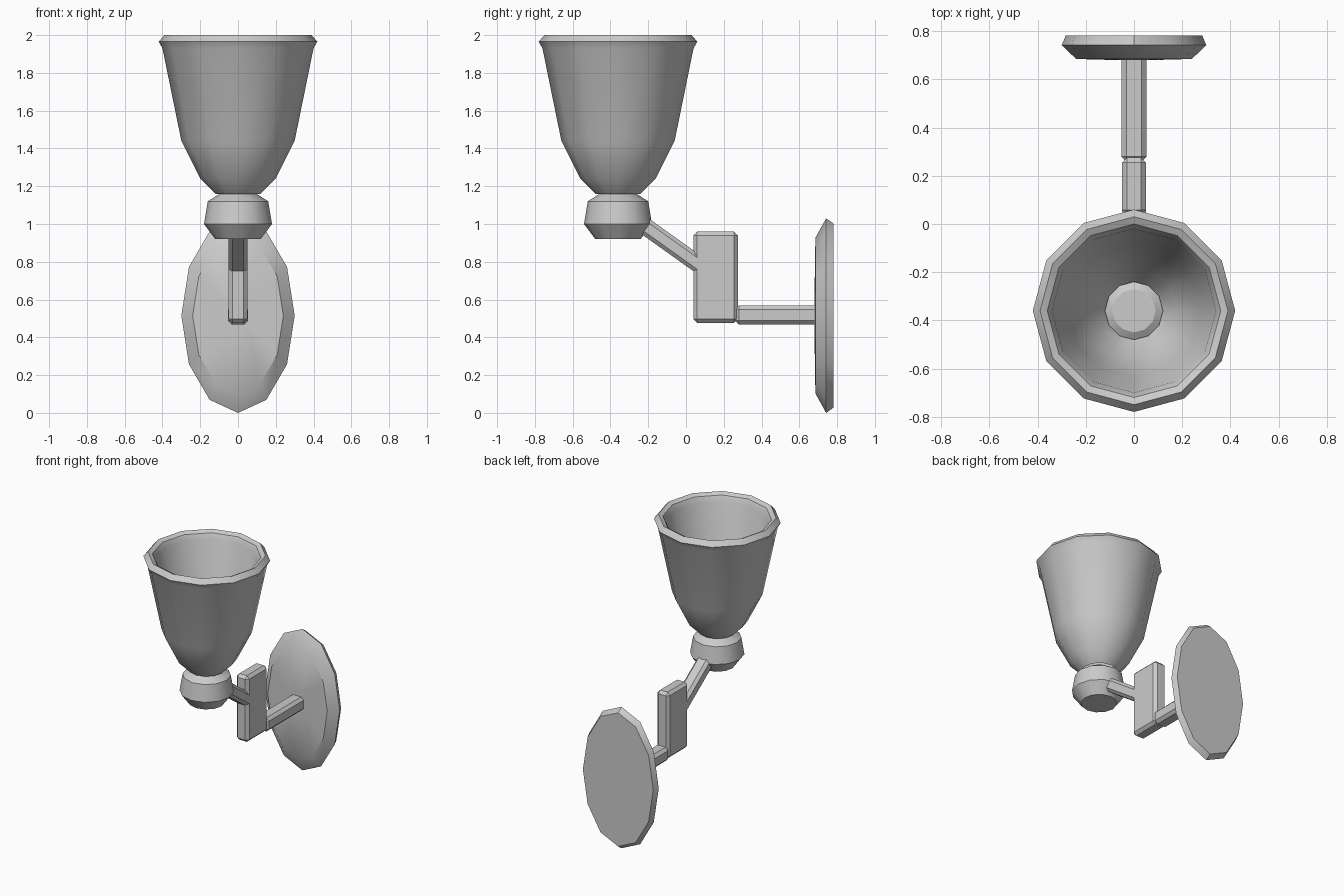
import bpy, bmesh, math
from mathutils import Vector, Matrix

if "Cube" in bpy.data.objects:
    bpy.data.objects.remove(bpy.data.objects["Cube"])


def finish(name, bm, matrix, smooth):
    bm.transform(matrix)
    bmesh.ops.recalc_face_normals(bm, faces=bm.faces)
    me = bpy.data.meshes.new(name)
    bm.to_mesh(me)
    bm.free()
    ob = bpy.data.objects.new(name, me)
    bpy.context.collection.objects.link(ob)
    if smooth:
        bpy.ops.object.select_all(action='DESELECT')
        ob.select_set(True)
        bpy.context.view_layer.objects.active = ob
        bpy.ops.object.shade_smooth_by_angle(angle=math.radians(32))
    return ob


def lathe(name, profile, matrix, closed=False, sides=12):
    """Turn (radius, height) points round z; cap the ends or close the loop."""
    bm = bmesh.new()
    rings = []
    for r, z in profile:
        rings.append([bm.verts.new((r * math.cos(i * math.tau / sides),
                                    r * math.sin(i * math.tau / sides), z))
                      for i in range(sides)])
    pairs = list(zip(rings, rings[1:]))
    if closed:
        pairs.append((rings[-1], rings[0]))
    else:
        bm.faces.new(rings[0])
        bm.faces.new(rings[-1])
    for a, b in pairs:
        for i in range(sides):
            j = (i + 1) % sides
            bm.faces.new((a[i], a[j], b[j], b[i]))
    return finish(name, bm, matrix, True)


def bar(name, centre, size, tilt=0.0, bevel=0.02):
    """Box with chamfered edges, tilted about x."""
    bm = bmesh.new()
    bmesh.ops.create_cube(bm, size=1)
    bmesh.ops.scale(bm, vec=Vector(size), verts=bm.verts)
    bmesh.ops.bevel(bm, geom=bm.edges[:], offset=bevel, segments=1,
                    affect='EDGES', profile=0.5)
    m = Matrix.Translation(centre) @ Matrix.Rotation(tilt, 4, 'X')
    return finish(name, bm, m, False)


# Open glass shade with rolled rim
at_lamp = Matrix.Translation((0, -0.36, 0))
lathe("lamp_shade", [
    (0.12, 1.16), (0.20, 1.24), (0.30, 1.44), (0.40, 1.93), (0.42, 1.965),
    (0.39, 2.0), (0.36, 1.985), (0.34, 1.945), (0.275, 1.45), (0.18, 1.25)],
    at_lamp, closed=True)

# Holder under the shade
lathe("shade_holder", [(0.12, 0.92), (0.18, 1.0), (0.16, 1.12), (0.09, 1.165)],
      at_lamp)

# Oval wall plate, turned to face the front
plate = (Matrix.Translation((0, 0, 0.515)) @ Matrix.Rotation(-math.pi / 2, 4, 'X')
         @ Matrix.Diagonal((0.30, 0.515, 1, 1)))
lathe("wall_plate", [(0.2, 0.68), (0.8, 0.685), (1.0, 0.742), (0.945, 0.782)], plate)

# Diagonal arm, joint block and lower arm
a, b = Vector((0, -0.25, 1.012)), Vector((0, 0.10, 0.762))
d = b - a
bar("upper_arm", (a + b) / 2, (0.10, d.length, 0.09), math.atan2(d.z, d.y))
bar("joint_block", (0, 0.157, 0.718), (0.10, 0.236, 0.482))
bar("lower_arm", (0, 0.485, 0.518), (0.104, 0.45, 0.10))
